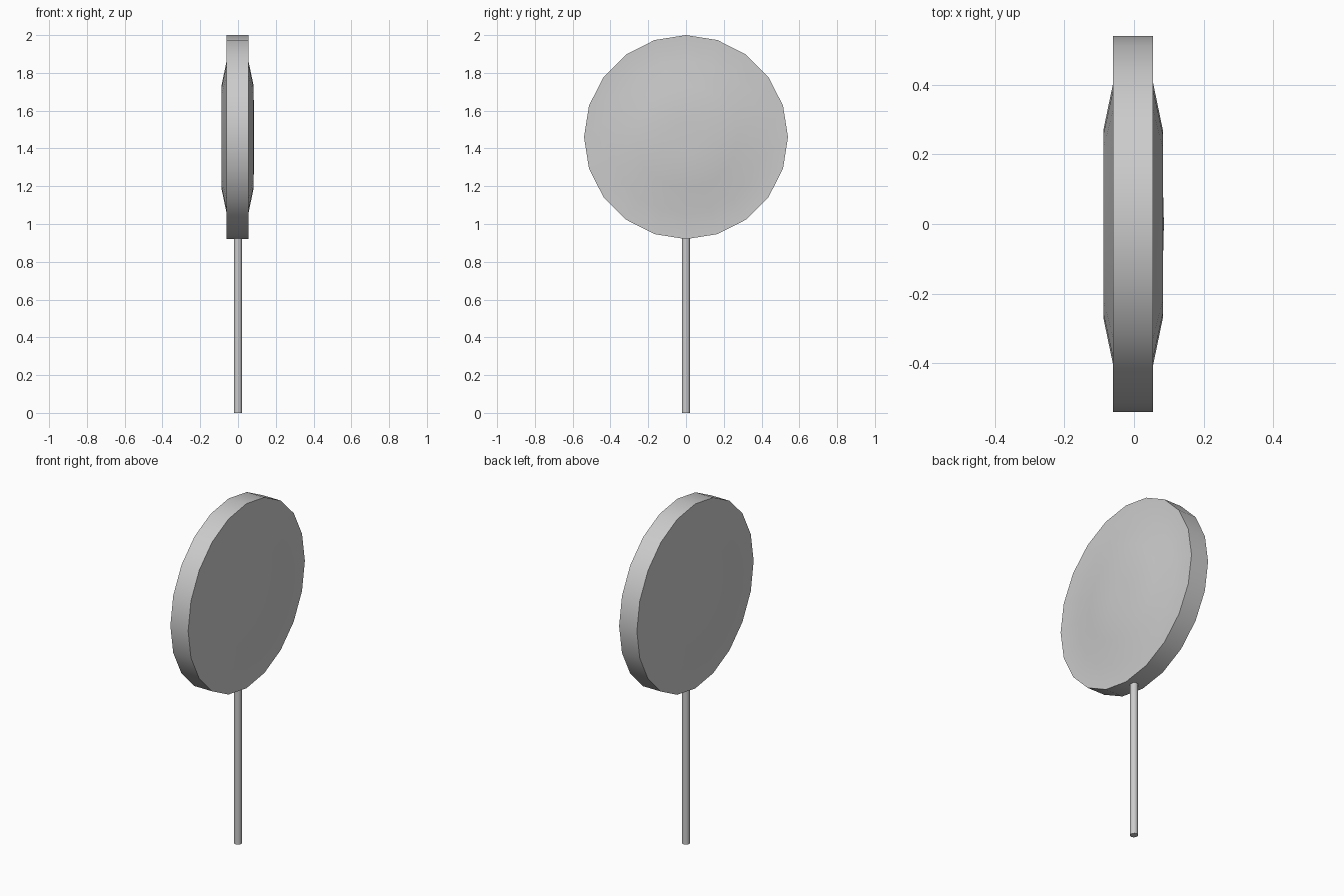
import bpy, bmesh, math

if "Cube" in bpy.data.objects:
    bpy.data.objects.remove(bpy.data.objects["Cube"])

SIDES = 20
CENTER_Z = 1.46


def finish(name, bm, angle):
    bmesh.ops.recalc_face_normals(bm, faces=bm.faces)
    mesh = bpy.data.meshes.new(name)
    bm.to_mesh(mesh)
    bm.free()
    obj = bpy.data.objects.new(name, mesh)
    bpy.context.collection.objects.link(obj)
    bpy.context.view_layer.objects.active = obj
    obj.select_set(True)
    bpy.ops.object.shade_smooth_by_angle(angle=math.radians(angle))
    obj.select_set(False)
    return obj


# Candy disc: profile of (x, radius) turned about the x axis
profile = [(-0.088, 0.135), (-0.088, 0.27), (-0.06, 0.405), (-0.06, 0.54),
           (0.055, 0.54), (0.055, 0.405), (0.083, 0.27), (0.084, 0.08)]
bm = bmesh.new()
rings = []
for x, r in profile:
    rings.append([bm.verts.new((x, r * math.sin(math.tau * i / SIDES),
                                CENTER_Z + r * math.cos(math.tau * i / SIDES)))
                  for i in range(SIDES)])
for a, b in zip(rings, rings[1:]):
    for i in range(SIDES):
        j = (i + 1) % SIDES
        bm.faces.new((a[i], a[j], b[j], b[i]))
for ring, x in ((rings[0], -0.088), (rings[-1], 0.086)):
    tip = bm.verts.new((x, 0, CENTER_Z))
    for i in range(SIDES):
        bm.faces.new((ring[i], ring[(i + 1) % SIDES], tip))
finish("candy_disc", bm, 40)

# Stick, just entering the candy
bm = bmesh.new()
bmesh.ops.create_cone(bm, cap_ends=True, segments=12, radius1=0.022,
                      radius2=0.022, depth=0.93)
bmesh.ops.translate(bm, verts=bm.verts, vec=(0, 0, 0.465))
finish("stick", bm, 40)
